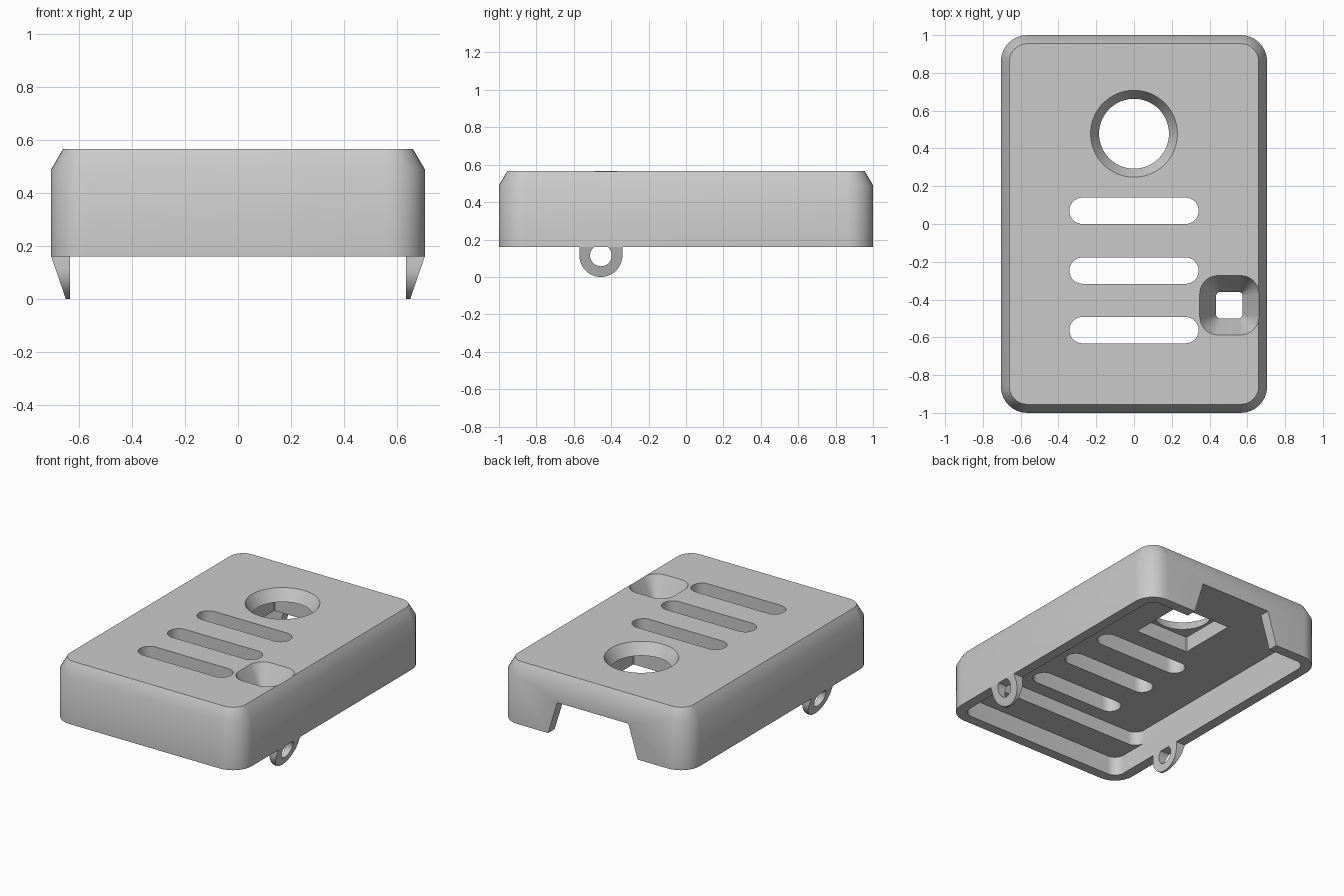
import bpy, bmesh
from math import sin, cos, pi, radians

cube = bpy.data.objects.get("Cube")
if cube:
    bpy.data.objects.remove(cube, do_unlink=True)

grey = bpy.data.materials.new("plain grey")
grey.use_nodes = True
grey.diffuse_color = (0.59, 0.59, 0.59, 1)
grey.node_tree.nodes["Principled BSDF"].inputs["Base Color"].default_value = (0.59, 0.59, 0.59, 1)


def rounded(hx, hy, r, cx=0, cy=0, steps=8):
    """Outline of a rounded rectangle, anticlockwise."""
    pts = []
    for q, (sx, sy) in enumerate([(1, 1), (-1, 1), (-1, -1), (1, -1)]):
        for i in range(steps + 1):
            a = (q + i / steps) * pi / 2
            pts.append((cx + sx * (hx - r) + r * cos(a),
                        cy + sy * (hy - r) + r * sin(a)))
    return pts


def circle(r, cx, cy, n=64):
    return [(cx + r * cos(2 * pi * i / n), cy + r * sin(2 * pi * i / n)) for i in range(n)]


def loft(name, layers, place=lambda a, b, h: (a, b, h)):
    """Closed solid through matching outlines, each given as (height, outline)."""
    bm = bmesh.new()
    rings = [[bm.verts.new(place(a, b, h)) for a, b in pts] for h, pts in layers]
    for low, high in zip(rings, rings[1:]):
        n = len(low)
        for i in range(n):
            j = (i + 1) % n
            bm.faces.new((low[i], low[j], high[j], high[i]))
    bm.faces.new(rings[0][::-1])
    bm.faces.new(rings[-1])
    bmesh.ops.remove_doubles(bm, verts=bm.verts, dist=1e-5)
    bmesh.ops.recalc_face_normals(bm, faces=bm.faces)
    mesh = bpy.data.meshes.new(name)
    bm.to_mesh(mesh)
    bm.free()
    mesh.materials.append(grey)
    obj = bpy.data.objects.new(name, mesh)
    bpy.context.collection.objects.link(obj)
    return obj


def activate(obj):
    bpy.ops.object.select_all(action='DESELECT')
    obj.select_set(True)
    bpy.context.view_layer.objects.active = obj


def cut(obj, cutter):
    """Subtract the cutter, then discard it."""
    cutter.hide_render = True
    mod = obj.modifiers.new("cut", 'BOOLEAN')
    mod.operation = 'DIFFERENCE'
    mod.solver = 'EXACT'
    mod.object = cutter
    activate(obj)
    bpy.ops.object.modifier_apply(modifier=mod.name)
    bpy.data.objects.remove(cutter, do_unlink=True)


def smooth(obj):
    activate(obj)
    bpy.ops.object.shade_smooth_by_angle(angle=radians(33))


BASE, TOP, SHOULDER, CEILING, LEDGE = 0.16, 0.567, 0.49, 0.385, 0.29

# Outer shell with chamfered top edge
case = loft("case", [(BASE, rounded(0.705, 1, 0.14)),
                     (SHOULDER, rounded(0.705, 1, 0.14)),
                     (TOP, rounded(0.66, 0.955, 0.095))])

# Hollow underside: wide opening, then a deeper cavity behind a front ledge
wide = rounded(0.635, 0.93, 0.07)
cut(case, loft("opening", [(0, wide), (LEDGE, wide)]))
deep = rounded(0.635, 0.83, 0.07, cy=0.1)
cut(case, loft("cavity", [(0.1, deep), (CEILING, deep)]))

# Three vent slots
for y in (0.07, -0.247, -0.562):
    slot = rounded(0.342, 0.07, 0.0699, cy=y)
    cut(case, loft("slot", [(0.3, slot), (0.7, slot)]))

# Round chamfered opening over a square pocket
HOLE_Y = 0.478
cut(case, loft("round_hole", [(0.3, circle(0.185, 0, HOLE_Y)),
                              (SHOULDER, circle(0.185, 0, HOLE_Y)),
                              (TOP, circle(0.23, 0, HOLE_Y)),
                              (0.6, circle(0.23, 0, HOLE_Y))]))
pocket = rounded(0.204, 0.204, 0.004, cy=HOLE_Y, steps=1)
cut(case, loft("pocket", [(0.3, pocket), (SHOULDER, pocket)]))

# Tapered square finger well
cut(case, loft("finger_well", [
    (0.3, rounded(0.07, 0.07, 0.02, 0.505, -0.43)),
    (CEILING, rounded(0.07, 0.07, 0.02, 0.505, -0.43)),
    (0.6, rounded(0.173, 0.173, 0.112, 0.505, -0.43))]))

# Trapezoid cable notch in the back wall
notch = [(-0.355, 0.1), (0.355, 0.1), (0.267, CEILING), (-0.267, CEILING)]
cut(case, loft("notch", [(0.85, notch), (1.1, notch)], lambda a, b, h: (a, h, b)))
smooth(case)

# Tapered screw lugs below the side walls
LUG_Y, LUG_Z, LUG_R = -0.455, 0.115, 0.115
outline = [(LUG_Y + LUG_R * cos(a), LUG_Z + LUG_R * sin(a))
           for a in [pi + pi * i / 24 for i in range(25)]]
outline += [(LUG_Y + LUG_R, BASE), (LUG_Y - LUG_R, BASE)]
bore = circle(0.058, LUG_Y, LUG_Z, 32)
for name, side in (("left_lug", 1), ("right_lug", -1)):
    lug = loft(name, [(0, outline), (1, outline)],
               lambda a, b, h: (side * (0.635 + h * (0.015 + 0.055 * b / BASE)), a, b))
    cut(lug, loft("bore", [(0.5, bore), (0.8, bore)], lambda a, b, h: (side * h, a, b)))
    smooth(lug)
